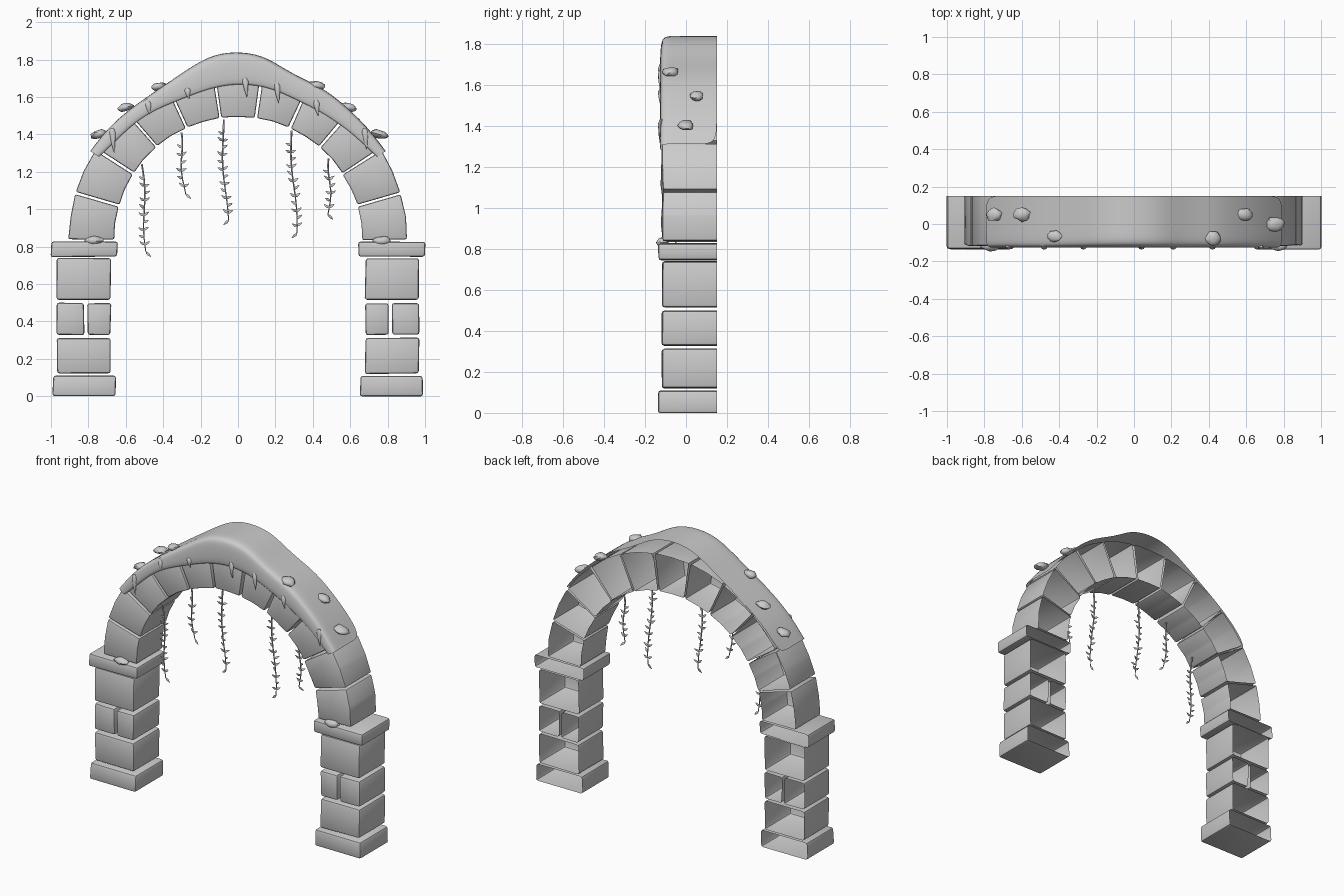
import bpy, bmesh, math, random
from mathutils import Vector, Matrix

random.seed(4)
if "Cube" in bpy.data.objects:
    bpy.data.objects.remove(bpy.data.objects["Cube"], do_unlink=True)

stone_grey = bpy.data.materials.new("stone_grey")
stone_grey.use_nodes = True
GREY = (0.6, 0.6, 0.6, 1)
stone_grey.diffuse_color = GREY
stone_grey.node_tree.nodes["Principled BSDF"].inputs["Base Color"].default_value = GREY

BACK = 0.15
CENTRE_Z, INNER, OUTER = 0.83, 0.665, 0.905


def finish(bm, name, angle=40):
    bmesh.ops.recalc_face_normals(bm, faces=bm.faces)
    mesh = bpy.data.meshes.new(name)
    bm.to_mesh(mesh)
    bm.free()
    mesh.materials.append(stone_grey)
    ob = bpy.data.objects.new(name, mesh)
    bpy.context.collection.objects.link(ob)
    bpy.ops.object.select_all(action='DESELECT')
    ob.select_set(True)
    bpy.context.view_layer.objects.active = ob
    bpy.ops.object.shade_smooth_by_angle(angle=math.radians(angle))
    return ob


def stone(name, outline, front, bevel=0.013):
    """Rounded stone with an open back, from an outline in x and z."""
    bm = bmesh.new()
    pts = [(x + random.uniform(-.003, .003), z + random.uniform(-.002, .002)) for x, z in outline]
    near = [bm.verts.new((x, front + random.uniform(-.003, .003), z)) for x, z in pts]
    far = [bm.verts.new((x, BACK, z)) for x, z in pts]
    n = len(pts)
    bm.faces.new(near)
    for i in range(n):
        j = (i + 1) % n
        bm.faces.new((near[i], near[j], far[j], far[i]))
    back = bm.faces.new(far)
    bmesh.ops.recalc_face_normals(bm, faces=bm.faces)
    edges = [e for e in bm.edges if e not in set(back.edges)]
    bmesh.ops.bevel(bm, geom=edges, offset=bevel, segments=2, profile=0.5, affect='EDGES')
    hidden = [f for f in bm.faces if all(v.co.y > BACK - 0.001 for v in f.verts)]
    bmesh.ops.delete(bm, geom=hidden, context='FACES')
    return finish(bm, name)


def tube(bm, points, radii, sides=6, flat=1.0):
    """Closed tube through points; flat squashes it along y."""
    points = [Vector(p) for p in points]
    rings = []
    for i, p in enumerate(points):
        d = points[min(i + 1, len(points) - 1)] - points[max(i - 1, 0)]
        a = d.cross(Vector((0, 1, 0))).normalized()
        b = d.cross(a).normalized()
        rings.append([bm.verts.new(p + radii[i] * (a * math.cos(t) + flat * b * math.sin(t)))
                      for t in (2 * math.pi * k / sides for k in range(sides))])
    for r, s in zip(rings, rings[1:]):
        for k in range(sides):
            m = (k + 1) % sides
            bm.faces.new((r[k], r[m], s[m], s[k]))
    bm.faces.new(rings[0])
    bm.faces.new(rings[-1])


# Pillars: name, inner x, outer x, bottom, top, front y
PILLAR = [
    ("base", .653, .99, 0, .108, -.135),
    ("lower_block", .68, .968, .12, .312, -.117),
    ("middle_inner_block", .68, .805, .328, .498, -.117),
    ("middle_outer_block", .822, .968, .328, .498, -.117),
    ("upper_block", .68, .968, .515, .738, -.115),
    ("capital", .645, 1.0, .745, .827, -.135),
]
for side, s in (("left", 1), ("right", -1)):
    for name, x0, x1, z0, z1, front in PILLAR:
        stone(f"{side}_{name}", [(s * x0, z0), (s * x1, z0), (s * x1, z1), (s * x0, z1)], front)

# Arch ring of eleven wedge stones
COUNT = 11
step = math.pi / COUNT
for i in range(COUNT):
    a0, a1 = i * step + 0.008, (i + 1) * step - 0.008
    mid = (a0 + a1) / 2
    outline = [(r * math.cos(a), CENTRE_Z + r * math.sin(a))
               for r, a in ((INNER, a0), (OUTER, a0), (OUTER, mid), (OUTER, a1),
                            (INNER, a1), (INNER, mid))]
    stone(f"arch_stone_{i + 1}", outline, -.115, 0.01)

# Draped cover on the crown: x, upper height, lower front height
COVER = [(-.79, 1.31, 1.28), (-.7, 1.43, 1.36), (-.58, 1.535, 1.47), (-.45, 1.625, 1.54),
         (-.31, 1.72, 1.59), (-.16, 1.82, 1.645), (-.02, 1.845, 1.67), (.13, 1.825, 1.66),
         (.24, 1.755, 1.625), (.34, 1.70, 1.58), (.47, 1.64, 1.52), (.6, 1.53, 1.44),
         (.7, 1.43, 1.36), (.79, 1.31, 1.28)]
SECTION = [(0, -.105), (0, -.124), (.35, -.127), (.8, -.122), (1, -.108), (1, -.03), (1, .06), (1, BACK)]
bm = bmesh.new()
rows = []
for x, top, low in COVER:
    lean = 0.06 * x
    rows.append([bm.verts.new((x - lean * (1 - u), y, low + (top - low) * u)) for u, y in SECTION])
for r, s in zip(rows, rows[1:]):
    for k in range(len(SECTION) - 1):
        bm.faces.new((r[k], r[k + 1], s[k + 1], s[k]))
cover = finish(bm, "crown_cover", 70)
smooth = cover.modifiers.new("smooth", 'SUBSURF')
smooth.levels = smooth.render_levels = 2

# Pointed drips on the cover's front
for i, (x, z, length) in enumerate([(-.67, 1.43, .13), (-.48, 1.575, .07), (-.27, 1.645, .055),
                                    (.04, 1.70, .10), (.21, 1.675, .11), (.42, 1.58, .08),
                                    (.68, 1.43, .11)]):
    bm = bmesh.new()
    tube(bm, [(x - .004, -.12, z), (x, -.127, z - .2 * length), (x + .003, -.127, z - .6 * length),
              (x + .008, -.125, z - length)], [.012, .016, .01, .001], 8, .6)
    finish(bm, f"drip_{i + 1}", 60)

# Loose lumps on the cover and capitals
LUMPS = [(.755, 0, 1.4, .05), (.59, .05, 1.545, .045), (.42, -.075, 1.66, .05),
         (-.75, .05, 1.4, .045), (-.6, .05, 1.545, .045), (-.425, -.065, 1.655, .042),
         (.77, -.115, .83, .05), (-.77, -.115, .83, .05)]
for i, (x, y, z, size) in enumerate(LUMPS):
    bm = bmesh.new()
    bmesh.ops.create_icosphere(bm, subdivisions=2, radius=size)
    for v in bm.verts:
        v.co *= random.uniform(.85, 1.12)
        v.co.z *= .5
        v.co.y *= .8 if z > 1 else .6
    turn = Matrix.Rotation(.35 * x if z > 1 else 0, 4, 'Y')
    bmesh.ops.transform(bm, matrix=Matrix.Translation((x, y, z)) @ turn, verts=bm.verts)
    finish(bm, f"lump_{i + 1}", 50)

# Hanging vines: top x, top z, bottom x, bottom z
VINES = [(-.515, 1.24, -.49, .77), (-.31, 1.41, -.285, 1.08), (-.085, 1.48, -.06, .94),
         (.285, 1.42, .31, .87), (.49, 1.27, .485, .97)]
for i, (x0, z0, x1, z1) in enumerate(VINES):
    bm = bmesh.new()
    y = -.05
    count = round((z0 - z1) / .04)
    path = []
    for k in range(count + 1):
        t = k / count
        path.append(Vector((x0 + (x1 - x0) * t + .009 * math.sin(6 * t + i), y, z0 + (z1 - z0) * t)))
    tube(bm, path, [.0055 - .0025 * k / count for k in range(count + 1)], 5)
    for k in range(2, count + 1):
        for s in ((1, -1) if k % 2 else (-1 if k % 4 else 1,)):
            p = path[k]
            d = Vector((s * .022, random.uniform(-.012, .012), random.uniform(.008, .018)))
            if k == count:
                d.z = -.02
            tube(bm, [p, p + .35 * d, p + .7 * d, p + 1.25 * d], [.002, .008, .007, .001], 5, .5)
    finish(bm, f"vine_{i + 1}", 60)
